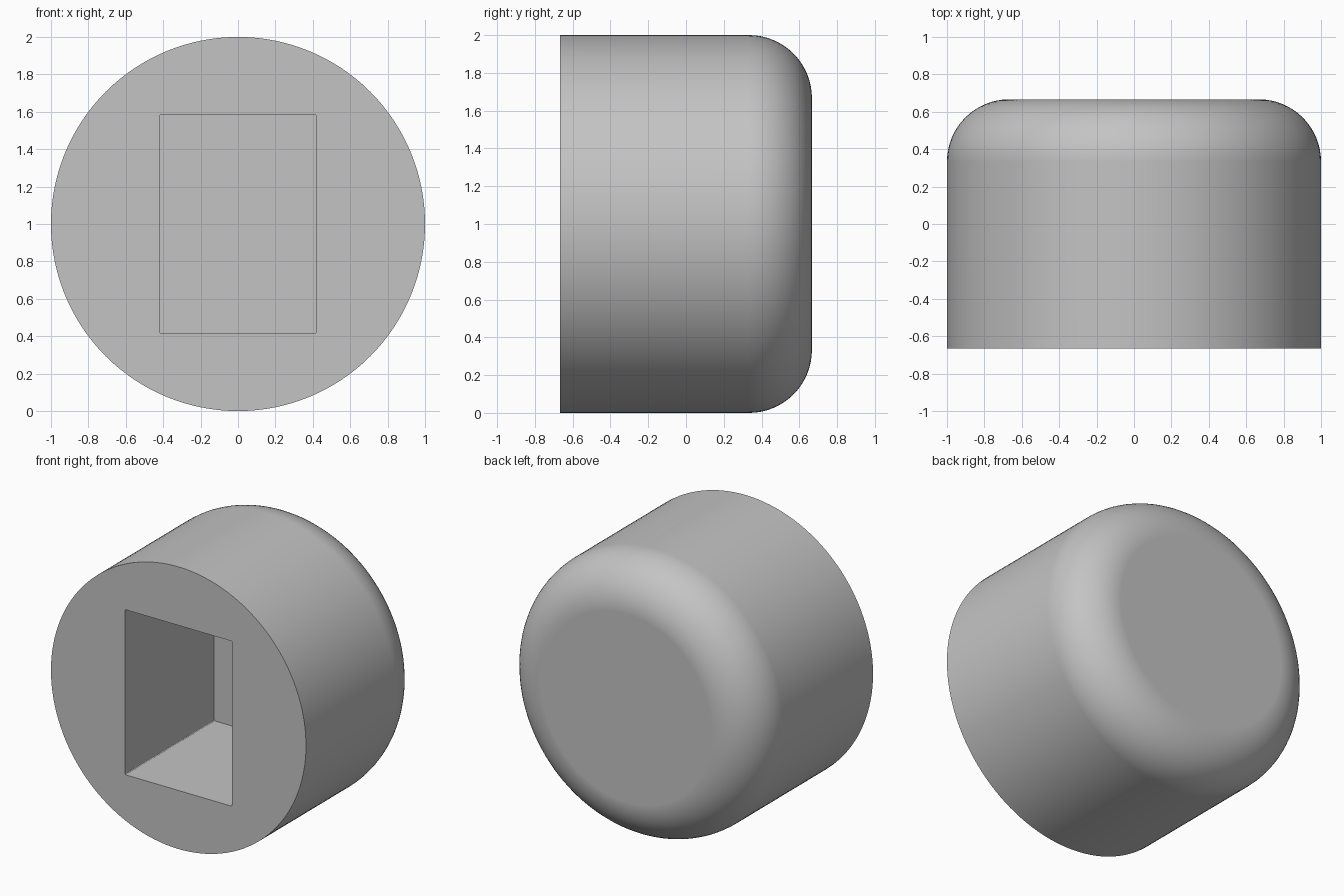
import bpy, bmesh, math
from mathutils import Matrix, Vector

if "Cube" in bpy.data.objects:
    bpy.data.objects.remove(bpy.data.objects["Cube"], do_unlink=True)

RADIUS, HALF_LENGTH, FILLET = 1.0, 0.6667, 0.3333
SEGMENTS, FILLET_STEPS = 128, 16
HOLE_WIDTH, HOLE_HEIGHT, HOLE_DEPTH = 0.84, 1.17, 1.0

grey = bpy.data.materials.new("plain grey")
grey.use_nodes = True
colour = (0.55, 0.55, 0.55, 1)
grey.diffuse_color = colour
grey.node_tree.nodes["Principled BSDF"].inputs["Base Color"].default_value = colour


def make_object(name, bm):
    bmesh.ops.recalc_face_normals(bm, faces=bm.faces)
    mesh = bpy.data.meshes.new(name)
    bm.to_mesh(mesh)
    bm.free()
    mesh.materials.append(grey)
    obj = bpy.data.objects.new(name, mesh)
    bpy.context.collection.objects.link(obj)
    return obj


# Round cap body: straight wall and quarter-round back edge, spun about y
profile = [(RADIUS, -HALF_LENGTH)]
for i in range(FILLET_STEPS + 1):
    a = math.pi / 2 * i / FILLET_STEPS
    profile.append((RADIUS - FILLET + FILLET * math.cos(a),
                    HALF_LENGTH - FILLET + FILLET * math.sin(a)))
bm = bmesh.new()
verts = [bm.verts.new((r, y, RADIUS)) for r, y in profile]
edges = [bm.edges.new(pair) for pair in zip(verts, verts[1:])]
bmesh.ops.spin(bm, geom=verts + edges, cent=(0, 0, RADIUS), axis=(0, 1, 0),
               angle=2 * math.pi, steps=SEGMENTS)
bmesh.ops.remove_doubles(bm, verts=bm.verts, dist=1e-4)
bmesh.ops.holes_fill(bm, edges=[e for e in bm.edges if e.is_boundary], sides=0)
cap = make_object("cap_body", bm)

# Rectangular socket cutter with slightly eased long corners
bm = bmesh.new()
overshoot = 0.1
size = Vector((HOLE_WIDTH, HOLE_DEPTH + overshoot, HOLE_HEIGHT))
centre = Vector((0, -HALF_LENGTH + (HOLE_DEPTH - overshoot) / 2, RADIUS))
bmesh.ops.create_cube(bm, size=1, matrix=Matrix.Translation(centre) @ Matrix.Diagonal(size).to_4x4())
long_edges = [e for e in bm.edges if abs(e.verts[0].co.y - e.verts[1].co.y) > 0.5]
bmesh.ops.bevel(bm, geom=long_edges, offset=0.01, segments=3, profile=0.5, affect="EDGES")
cutter = make_object("socket_cutter", bm)
cutter.hide_render = True

# Cut the socket, then discard the cutter
bpy.context.view_layer.objects.active = cap
cap.select_set(True)
cut = cap.modifiers.new("socket", "BOOLEAN")
cut.operation = "DIFFERENCE"
cut.solver = "EXACT"
cut.object = cutter
bpy.ops.object.modifier_apply(modifier=cut.name)
bpy.data.objects.remove(cutter, do_unlink=True)

# Smooth the round surfaces, keeping the flat faces flat
bpy.ops.object.shade_smooth_by_angle(angle=math.radians(30))
flat = cap.modifiers.new("flat faces", "WEIGHTED_NORMAL")
flat.keep_sharp = True
